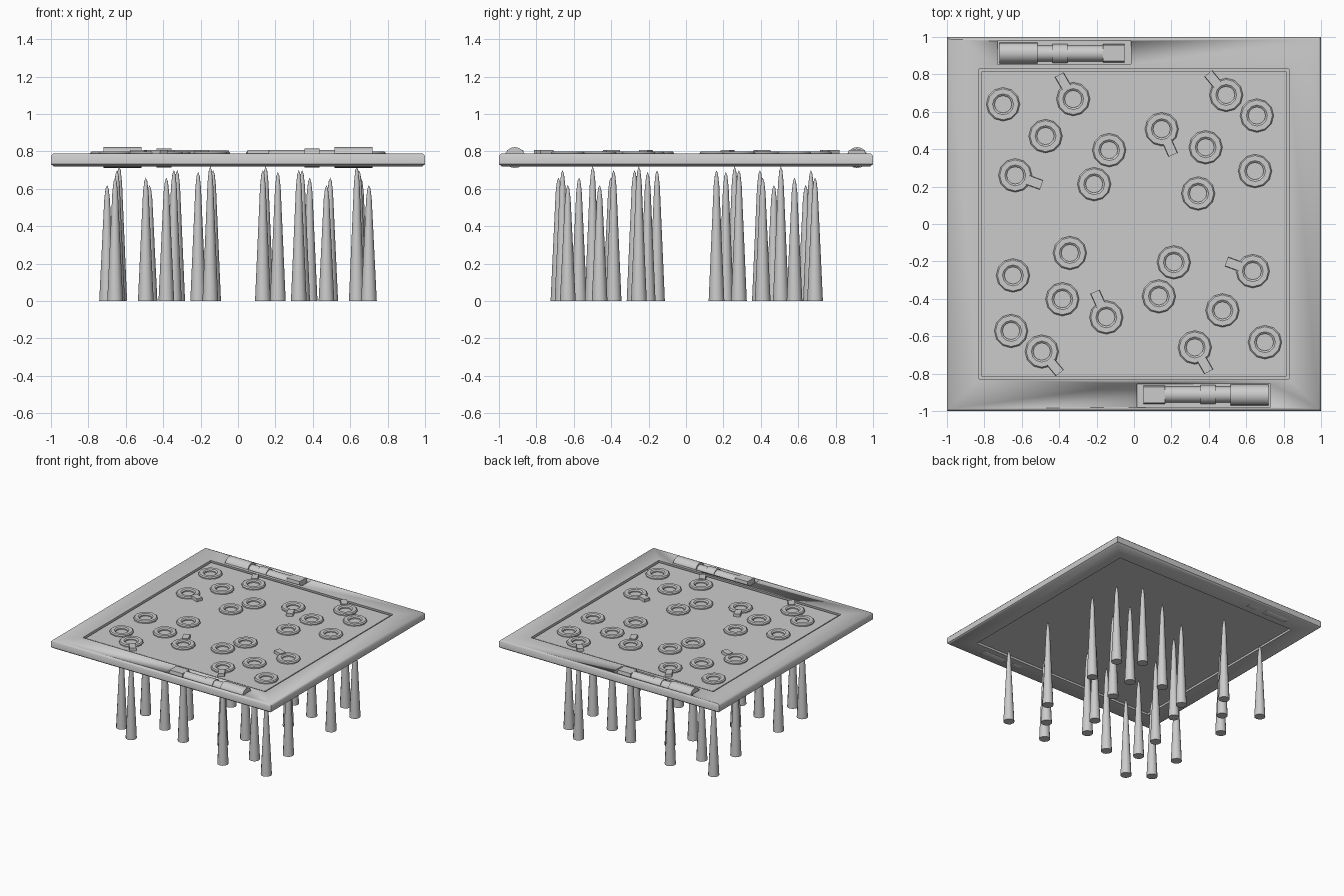
import bpy, bmesh
from math import cos, sin, pi, radians
from mathutils import Matrix, Vector

cube = bpy.data.objects.get("Cube")
if cube:
    bpy.data.objects.remove(cube, do_unlink=True)

GREY = (0.6, 0.6, 0.6, 1)
metal = bpy.data.materials.new("plain grey")
metal.use_nodes = True
metal.diffuse_color = GREY
metal.node_tree.nodes["Principled BSDF"].inputs["Base Color"].default_value = GREY


def finish(name, bm, angle=35):
    bmesh.ops.recalc_face_normals(bm, faces=bm.faces)
    mesh = bpy.data.meshes.new(name)
    bm.to_mesh(mesh)
    bm.free()
    mesh.materials.append(metal)
    ob = bpy.data.objects.new(name, mesh)
    bpy.context.collection.objects.link(ob)
    bpy.ops.object.select_all(action='DESELECT')
    ob.select_set(True)
    bpy.context.view_layer.objects.active = ob
    bpy.ops.object.shade_smooth_by_angle(angle=radians(angle))
    return ob


def lathe(bm, profile, sides, at, closed=False, turn=0):
    """Spin (radius, height) points about a vertical axis; a radius of 0 makes a tip."""
    rings = []
    for r, z in profile:
        n = sides if r else 1
        rings.append([bm.verts.new((at[0] + r * cos(turn + 2 * pi * i / sides),
                                    at[1] + r * sin(turn + 2 * pi * i / sides), z))
                      for i in range(n)])
    pairs = list(zip(rings, rings[1:]))
    if closed:
        pairs.append((rings[-1], rings[0]))
    else:
        bm.faces.new(rings[0])
    for a, b in pairs:
        for i in range(sides):
            j = (i + 1) % sides
            bm.faces.new((a[i], a[j], b[0]) if len(b) == 1 else (a[i], a[j], b[j], b[i]))


def box(bm, low, high, taper=1):
    """Box between two corners; taper narrows its top across y."""
    mid = (low[1] + high[1]) / 2
    verts = bmesh.ops.create_cube(bm, size=1)["verts"]
    for v in verts:
        p = [low[k] if v.co[k] < 0 else high[k] for k in range(3)]
        if v.co.z > 0:
            p[1] = mid + (p[1] - mid) * taper
        v.co = p
    return verts


def rod(bm, x0, x1, y, z, radius):
    spin = Matrix.Translation(((x0 + x1) / 2, y, z)) @ Matrix.Rotation(pi / 2, 4, 'Y')
    bmesh.ops.create_cone(bm, cap_ends=True, segments=16, radius1=radius, radius2=radius,
                          depth=x1 - x0, matrix=spin)


# Square frame, spun with four sides
ROOT2 = 2 ** 0.5
bm = bmesh.new()
frame_profile = [(0.84, 0.72), (0.985, 0.72), (1, 0.732), (1, 0.778), (0.988, 0.79), (0.83, 0.79)]
lathe(bm, [(r * ROOT2, z) for r, z in frame_profile], 4, (0, 0), closed=True, turn=pi / 4)
frame = finish("frame", bm, 50)

# Panel set into the frame, with a thin gap around its top
bm = bmesh.new()
box(bm, (-0.85, -0.85, 0.735), (0.85, 0.85, 0.765))
box(bm, (-0.815, -0.815, 0.76), (0.815, 0.815, 0.783))
finish("panel", bm)

# Pockets in the frame for the latches
bm = bmesh.new()
for s in (1, -1):
    xs, ys = sorted((-0.73 * s, -0.015 * s)), sorted((0.855 * s, 0.978 * s))
    box(bm, (xs[0], ys[0], 0.765), (xs[1], ys[1], 0.85))
cutter = finish("latch_pocket_cutter", bm)
cutter.hide_render = True
cutter.hide_viewport = True
cut = frame.modifiers.new("latch_pockets", 'BOOLEAN')
cut.object = cutter
cut.operation = 'DIFFERENCE'

# Latches: grip, bolt, collar and keeper, one on each of two opposite edges
for name, s in (("back_latch", 1), ("front_latch", -1)):
    bm = bmesh.new()
    rod(bm, -0.72, -0.515, 0.915, 0.767, 0.056)
    rod(bm, -0.52, -0.16, 0.912, 0.765, 0.043)
    rod(bm, -0.435, -0.355, 0.912, 0.765, 0.05)
    box(bm, (-0.165, 0.86, 0.74), (-0.05, 0.967, 0.808), 0.8)
    for v in bm.verts:
        v.co.x *= s
        v.co.y *= s
    finish(name, bm)

# One half of the layout: x, y, spike height, tab direction; the other half is turned about
layout = [(-0.70, 0.64, 0.62, None), (-0.325, 0.668, 0.70, 120), (-0.473, 0.47, 0.62, None),
          (-0.133, 0.395, 0.70, None), (-0.213, 0.213, 0.69, None), (-0.635, 0.26, 0.72, -20),
          (0.493, 0.69, 0.66, 130), (0.657, 0.58, 0.66, None), (0.148, 0.507, 0.72, -66),
          (0.383, 0.41, 0.66, None), (0.647, 0.283, 0.70, None), (0.343, 0.163, 0.70, None)]

sockets, tabs, spikes = bmesh.new(), bmesh.new(), bmesh.new()
for s in (1, -1):
    for x, y, height, aim in layout:
        at = (x * s, y * s + (0.008 if s < 0 else 0))
        # Socket collar
        lathe(sockets, [(0.09, 0.775), (0.09, 0.792), (0.083, 0.8), (0.056, 0.8),
                        (0.046, 0.792), (0.046, 0.775)], 12, at, closed=True)
        # Spike with a blunter tip
        lathe(spikes, [(0.042, 0), (0.015, height * 0.88), (0.008, height * 0.97),
                       (0, height)], 12, at)
        # Locking tab
        if aim is not None:
            verts = box(tabs, (0.07, -0.027, 0.775), (0.15, 0.027, 0.807), 0.9)
            turn = radians(aim) + (pi if s < 0 else 0)
            bmesh.ops.transform(tabs, verts=verts, matrix=Matrix.Translation(
                Vector((at[0], at[1], 0))) @ Matrix.Rotation(turn, 4, 'Z'))
finish("socket_collars", sockets)
finish("locking_tabs", tabs)
finish("spikes", spikes)
